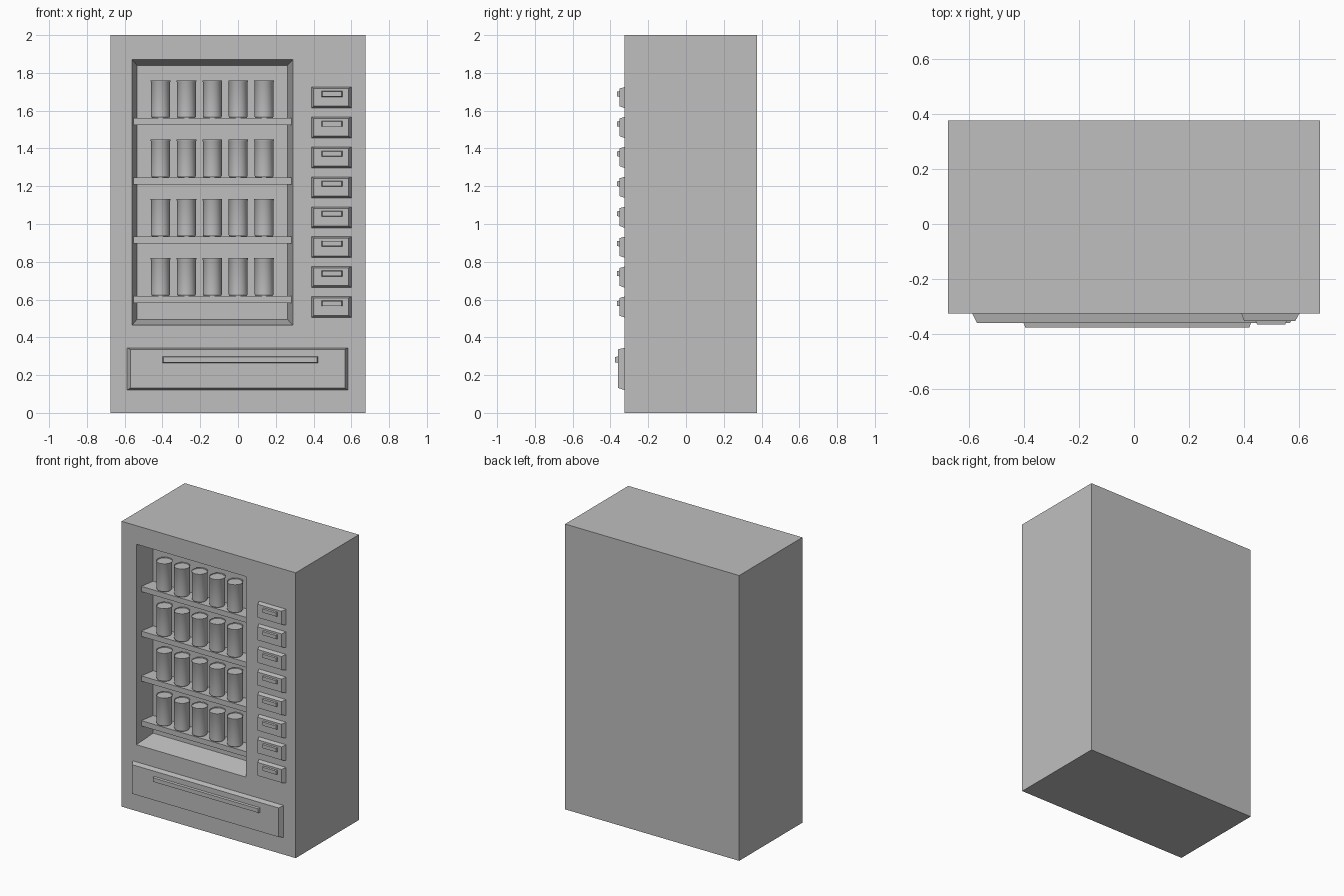
import bpy
import bmesh
import math

if "Cube" in bpy.data.objects:
    bpy.data.objects.remove(bpy.data.objects["Cube"], do_unlink=True)

grey = bpy.data.materials.new("plain_grey")
grey.use_nodes = True
grey.diffuse_color = (0.52, 0.52, 0.52, 1)
grey.node_tree.nodes["Principled BSDF"].inputs["Base Color"].default_value = (0.52, 0.52, 0.52, 1)

FACE = -0.325  # y of the cabinet front
BACK = 0.375


def finish(name, bm):
    bmesh.ops.recalc_face_normals(bm, faces=bm.faces[:])
    mesh = bpy.data.meshes.new(name)
    bm.to_mesh(mesh)
    bm.free()
    mesh.materials.append(grey)
    obj = bpy.data.objects.new(name, mesh)
    bpy.context.collection.objects.link(obj)
    return obj


def ring(bm, x0, x1, z0, z1, y):
    """Four corners of an upright rectangle."""
    return [bm.verts.new((x, y, z)) for x, z in ((x0, z0), (x1, z0), (x1, z1), (x0, z1))]


def bridge(bm, a, b):
    for i in range(4):
        j = (i + 1) % 4
        bm.faces.new((a[i], a[j], b[j], b[i]))


def plate(name, base, front, y_base, y_front):
    """Block whose front rectangle may be smaller than its base."""
    bm = bmesh.new()
    a = ring(bm, *base, y_base)
    b = ring(bm, *front, y_front)
    bridge(bm, a, b)
    bm.faces.new(a)
    bm.faces.new(b)
    return finish(name, bm)


# Cabinet with a tapered display recess
bm = bmesh.new()
rear = ring(bm, -0.675, 0.675, 0, 2, BACK)
front = ring(bm, -0.675, 0.675, 0, 2, FACE)
opening = ring(bm, -0.56, 0.29, 0.465, 1.87, FACE)
inner = ring(bm, -0.535, 0.262, 0.495, 1.84, -0.175)
for a, b in ((rear, front), (front, opening), (opening, inner)):
    bridge(bm, a, b)
bm.faces.new(rear)
bm.faces.new(inner)
finish("cabinet", bm)


def can(name, x, y, z):
    """Turned drink can with a narrow foot, a rim and a sunken lid."""
    profile = ((0.045, 0), (0.05, 0.008), (0.05, 0.19), (0.052, 0.194),
               (0.052, 0.2), (0.047, 0.2), (0.046, 0.196))
    sides = 32
    bm = bmesh.new()
    loops = []
    for r, h in profile:
        loops.append([bm.verts.new((x + r * math.cos(math.tau * i / sides),
                                    y + r * math.sin(math.tau * i / sides), z + h))
                      for i in range(sides)])
    for a, b in zip(loops, loops[1:]):
        for i in range(sides):
            j = (i + 1) % sides
            bm.faces.new((a[i], a[j], b[j], b[i]))
    bm.faces.new(loops[0])
    bm.faces.new(loops[-1])
    obj = finish(name, bm)
    for other in bpy.context.selected_objects:
        other.select_set(False)
    obj.select_set(True)
    bpy.context.view_layer.objects.active = obj
    bpy.ops.object.shade_smooth_by_angle(angle=math.radians(30))


# Shelves, each with a row of cans
for row in range(4):
    top = 0.619 + row * 0.3138
    span = (-0.555, 0.283, top - 0.037, top)
    plate(f"shelf_{row + 1}", span, span, -0.165, -0.282)
    for col in range(5):
        can(f"can_{row + 1}_{col + 1}", -0.41 + col * 0.137, -0.23, top)

# Column of selection buttons
for i in range(8):
    z = 0.56 + i * 0.1584
    plate(f"button_plate_{i + 1}", (0.386, 0.606, z - 0.059, z + 0.059),
          (0.4, 0.585, z - 0.045, z + 0.048), FACE + 0.01, -0.353)
    plate(f"button_{i + 1}", (0.438, 0.557, z + 0.003, z + 0.036),
          (0.447, 0.549, z + 0.007, z + 0.032), -0.345, -0.365)

# Collection flap and its handle
plate("collection_flap", (-0.592, 0.587, 0.117, 0.347),
      (-0.57, 0.566, 0.132, 0.336), FACE + 0.01, -0.36)
plate("flap_handle", (-0.404, 0.428, 0.263, 0.301),
      (-0.395, 0.419, 0.268, 0.296), -0.35, -0.375)
